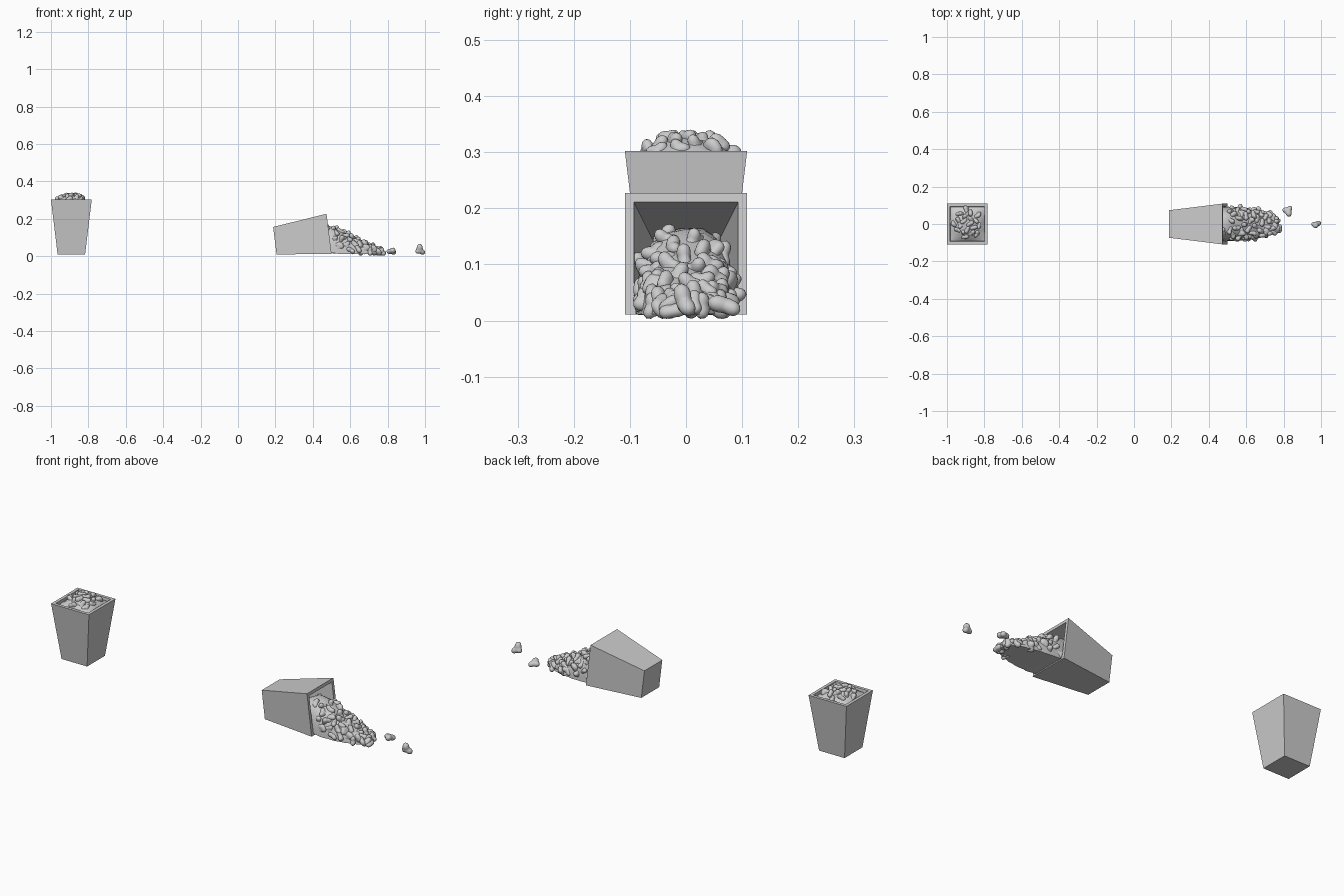
import bpy, bmesh, math, random
from mathutils import Vector, Matrix, Euler

if "Cube" in bpy.data.objects:
    bpy.data.objects.remove(bpy.data.objects["Cube"])

random.seed(7)
TOP, BASE, DEPTH, WALL = 0.109, 0.0735, 0.292, 0.016


def finish(name, bm, smooth=False):
    bmesh.ops.recalc_face_normals(bm, faces=bm.faces)
    for f in bm.faces:
        f.smooth = smooth
    me = bpy.data.meshes.new(name)
    bm.to_mesh(me)
    bm.free()
    ob = bpy.data.objects.new(name, me)
    bpy.context.collection.objects.link(ob)
    return ob


def loft(bm, rings, closed=True):
    """Bridge successive rings of points and cap both ends."""
    vs = [[bm.verts.new(p) for p in r] for r in rings]
    for a, b in zip(vs, vs[1:]):
        n = len(a)
        for i in range(n):
            j = (i + 1) % n
            bm.faces.new((a[i], a[j], b[j], b[i]))
    bm.faces.new(vs[0][::-1])
    bm.faces.new(vs[-1])


# Tapered square bucket: outside, rim, inside
def bucket(name, matrix):
    def square(h, z):
        return [(sx * h, sy * h, z) for sx, sy in ((-1, -1), (1, -1), (1, 1), (-1, 1))]
    bm = bmesh.new()
    loft(bm, [square(BASE, 0), square(TOP, DEPTH),
              square(TOP - WALL, DEPTH), square(BASE - WALL + 0.002, WALL)])
    ob = finish(name, bm)
    ob.matrix_world = matrix
    return ob


# One popped kernel: a ball swollen into three or four lobes
def kernel(bm, loc, rot, size=1.0, lobes=3):
    axes = [Vector((math.cos(a), random.uniform(-.25, .25), math.sin(a))).normalized()
            for a in (math.pi / 2 + k * math.tau / lobes + random.uniform(-.2, .2)
                      for k in range(lobes))]
    geo = bmesh.ops.create_icosphere(bm, subdivisions=3, radius=1)["verts"]
    m = Matrix.Translation(loc) @ rot.to_matrix().to_4x4()
    swell = [random.uniform(.012, .021) for _ in axes]
    for v in geo:
        d = v.co.normalized()
        r = 0.0135 + sum(s * max(0, d.dot(a)) ** 3 for s, a in zip(swell, axes))
        v.co = m @ (d * r * size)
    return geo


def random_rot():
    return Euler([random.uniform(0, math.tau) for _ in range(3)])


def lift(geo, floor):
    """Raise a kernel so that it does not sink through the ground."""
    low = min(v.co.z for v in geo)
    if low < floor:
        for v in geo:
            v.co.z += floor - low


bucket("upright_bucket", Matrix.Translation((-0.891, 0, 0.01)))
bucket("tipped_bucket", Matrix.Translation((0.197, 0, 0.083))
       @ Matrix.Rotation(math.radians(82.95), 4, 'Y'))

# Domed filling of the upright bucket
CX = -0.891


def dome_z(x, y):
    return 0.284 + 0.046 * max(0, 1 - (x / .096) ** 2) * max(0, 1 - (y / .096) ** 2)


bm = bmesh.new()
bmesh.ops.create_grid(bm, x_segments=16, y_segments=16, size=0.0925)
for v in bm.verts:
    x, y = v.co.x, v.co.y
    v.co = (CX + x, y, dome_z(x, y) + random.uniform(-.0015, .0015))
finish("upright_filling", bm, True)

bm = bmesh.new()
for i in range(20):
    a, r = i * 2.4, 0.076 * math.sqrt((i + .5) / 20)
    x, y = r * math.cos(a), r * math.sin(a)
    kernel(bm, (CX + x, y, dome_z(x, y) - 0.006), random_rot(), 0.8, random.choice((3, 4)))
finish("upright_kernels", bm, True)

# Spilled mass, as cross-sections: x, half width, height, floor
SPILL = [(0.34, .060, .095, .034), (0.40, .078, .140, .028), (0.45, .086, .165, .025),
         (0.50, .090, .158, .014), (0.55, .090, .132, .011), (0.60, .086, .106, .010),
         (0.65, .080, .082, .010), (0.70, .068, .059, .010), (0.74, .050, .042, .010),
         (0.775, .022, .026, .010)]


def section(x):
    for a, b in zip(SPILL, SPILL[1:]):
        if x <= b[0]:
            t = (x - a[0]) / (b[0] - a[0])
            return [p + (q - p) * t for p, q in zip(a, b)]
    return SPILL[-1]


def spill_point(x, t):
    x, w, h, f = section(x)
    c, s = math.cos(t), math.sin(t)
    return Vector((x, w * math.copysign(abs(c) ** .7, c), f + (h - f) * max(0, s) ** .9))


bm = bmesh.new()
N = 14
loft(bm, [[spill_point(0.34 + 0.435 * i / 24, math.pi * k / N)
           + Vector((0, 0, random.uniform(0, .003))) for k in range(N + 1)]
          for i in range(25)])
spill = finish("spilled_filling", bm, True)

# Kernels studding the spill
bm = bmesh.new()
for i in range(56):
    x = 0.50 + 0.27 * ((i + .5) / 56)
    t = math.pi * (0.06 + 0.88 * ((i * 0.618) % 1))
    p = spill_point(x, t)
    p.y *= 0.92
    p.z = max(p.z - 0.004, 0.014)
    lift(kernel(bm, p, random_rot(), 0.88, random.choice((3, 3, 4))), 0.003)
for x, t in ((0.44, 1.1), (0.47, 1.9), (0.46, 2.5)):
    kernel(bm, spill_point(x, t) - Vector((0, 0, .006)), random_rot(), 0.85)
finish("spilled_kernels", bm, True)

# Two stray kernels that rolled away
for name, loc, rot, size in (
        ("stray_kernel_near", (0.825, 0.073, 0.030), Euler((1.45, 0.1, 0.3)), 1.05),
        ("stray_kernel_far", (0.967, -0.003, 0.03), Euler((0.15, 0, 0.1)), 1.05)):
    bm = bmesh.new()
    geo = kernel(bm, loc, rot, size)
    low = min(v.co.z for v in geo)
    for v in geo:
        v.co.z -= low - 0.008
    if name.endswith("far"):
        shift = 1.0 - max(v.co.x for v in geo)
        for v in geo:
            v.co.x += shift
    finish(name, bm, True)

for ob in bpy.data.objects:
    if "filling" in ob.name:
        bpy.context.view_layer.objects.active = ob
        ob.select_set(True)
bpy.ops.object.shade_smooth_by_angle(angle=math.radians(40))
